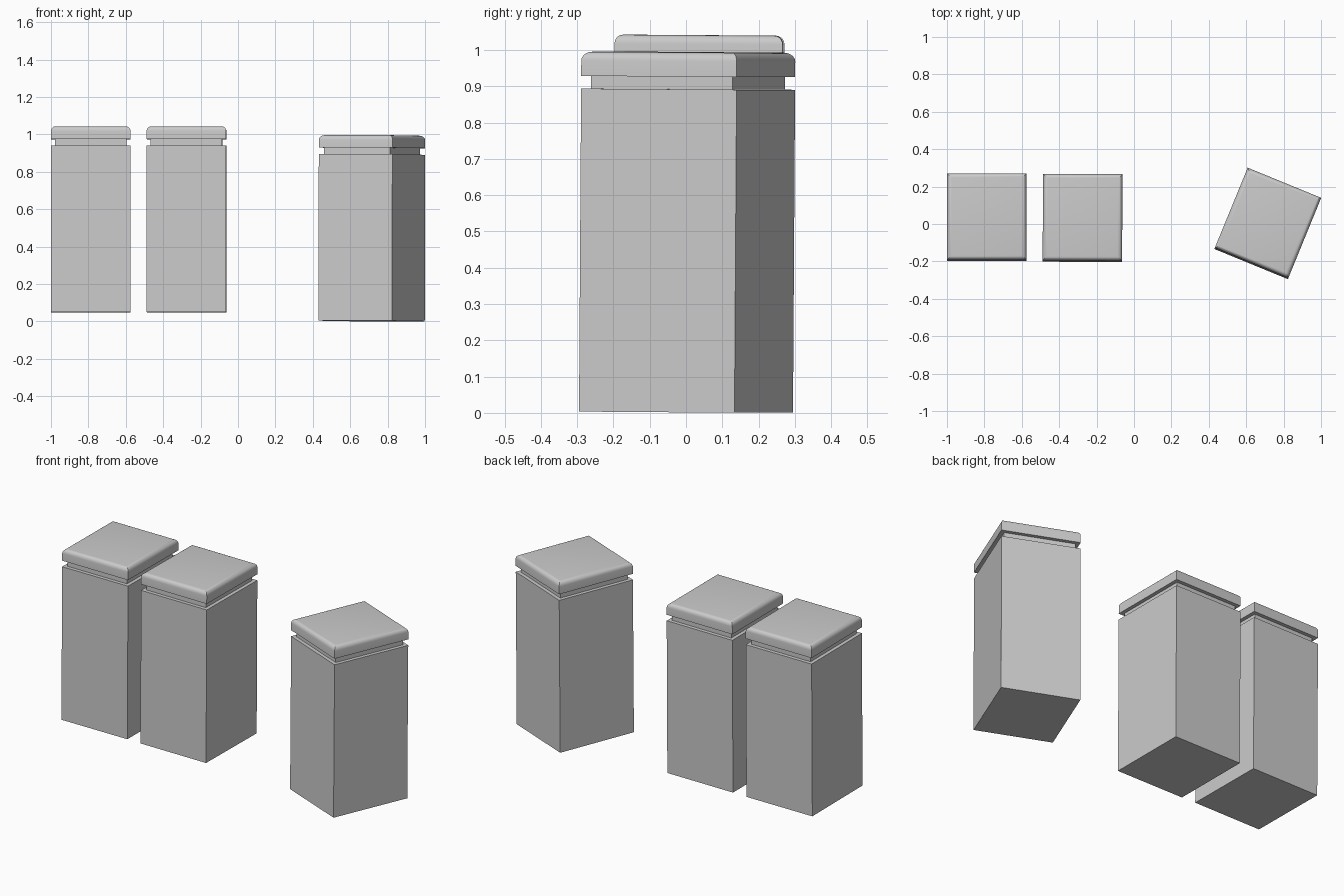
import bpy, bmesh
from math import radians
from mathutils import Matrix, Euler

if "Cube" in bpy.data.objects:
    bpy.data.objects.remove(bpy.data.objects["Cube"])

W, D = 0.425, 0.463          # canister footprint
INSET = 0.021                # neck step


def block(name, w, d, z0, z1, mat, round_top=0.0):
    """Box between two heights, optionally with rounded top edges."""
    bm = bmesh.new()
    bmesh.ops.create_cube(bm, size=1.0)
    bmesh.ops.scale(bm, vec=(w, d, z1 - z0), verts=bm.verts)
    bmesh.ops.translate(bm, vec=(0, 0, (z0 + z1) / 2), verts=bm.verts)
    if round_top:
        top = [e for e in bm.edges if all(v.co.z > z1 - 1e-5 for v in e.verts)]
        bmesh.ops.bevel(bm, geom=top, offset=round_top, segments=5,
                        profile=0.5, affect='EDGES')
    bm.transform(mat)
    me = bpy.data.meshes.new(name)
    bm.to_mesh(me)
    bm.free()
    ob = bpy.data.objects.new(name, me)
    bpy.context.collection.objects.link(ob)
    if round_top:
        bpy.context.view_layer.objects.active = ob
        ob.select_set(True)
        bpy.ops.object.shade_smooth_by_angle(angle=radians(30))
        ob.select_set(False)


def canister(tag, x, y, z, yaw):
    tilt = Euler((radians(-0.4), 0, radians(yaw))).to_matrix().to_4x4()
    mat = Matrix.Translation((x, y, z)) @ tilt
    block(tag + "_body", W, D, 0.0, 0.89, mat)
    block(tag + "_neck", W - 2 * INSET, D - 2 * INSET, 0.885, 0.93, mat)
    block(tag + "_lid", W, D, 0.925, 0.992, mat, round_top=0.024)


# Two side-by-side canisters, and one turned apart from them
canister("left_canister", -0.7875, 0.033, 0.049, 0.0)
canister("middle_canister", -0.275, 0.029, 0.049, -0.3)
canister("right_canister", 0.714, 0.0, 0.002, -22.3)
